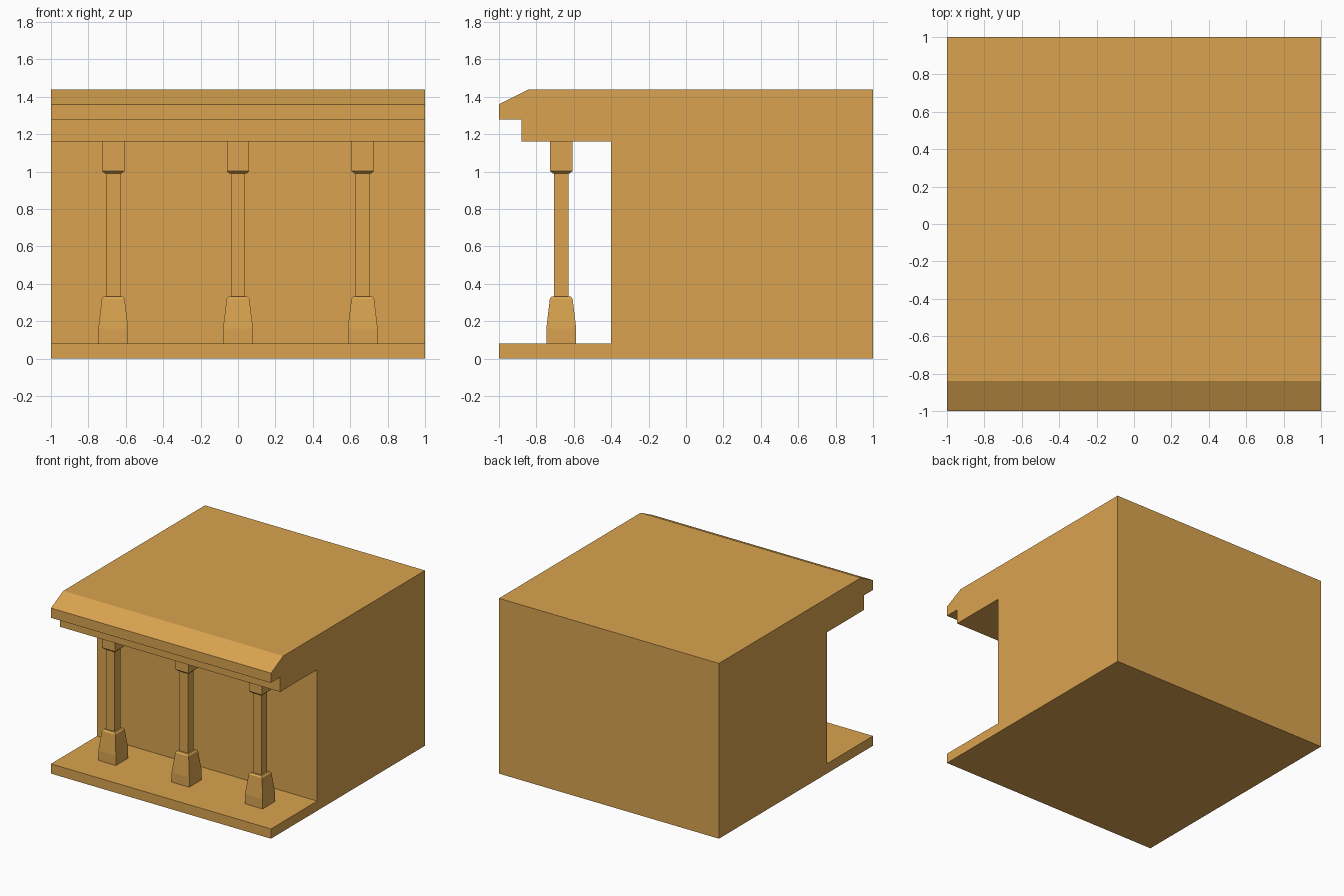
import bpy, bmesh

if "Cube" in bpy.data.objects:
    bpy.data.objects.remove(bpy.data.objects["Cube"])

mat = bpy.data.materials.new("ochre_clay")
mat.diffuse_color = (0.7, 0.37, 0.08, 1)
mat.use_nodes = True
mat.node_tree.nodes["Principled BSDF"].inputs["Base Color"].default_value = mat.diffuse_color


def finish(name, bm):
    bmesh.ops.recalc_face_normals(bm, faces=bm.faces)
    mesh = bpy.data.meshes.new(name)
    bm.to_mesh(mesh)
    bm.free()
    mesh.materials.append(mat)
    obj = bpy.data.objects.new(name, mesh)
    bpy.context.collection.objects.link(obj)
    return obj


def extrude_profile(name, profile, half_width):
    """Extrude a (y, z) side profile across x."""
    bm = bmesh.new()
    face = bm.faces.new([bm.verts.new((-half_width, y, z)) for y, z in profile])
    ext = bmesh.ops.extrude_face_region(bm, geom=[face])
    moved = [v for v in ext["geom"] if isinstance(v, bmesh.types.BMVert)]
    bmesh.ops.translate(bm, verts=moved, vec=(2 * half_width, 0, 0))
    return finish(name, bm)


def square_post(name, rings, location):
    """Loft square rings given as (half width, z), capped at both ends."""
    bm = bmesh.new()
    loops = [[bm.verts.new((sx * h, sy * h, z))
              for sx, sy in ((-1, -1), (1, -1), (1, 1), (-1, 1))]
             for h, z in rings]
    for low, high in zip(loops, loops[1:]):
        for i in range(4):
            j = (i + 1) % 4
            bm.faces.new((low[i], low[j], high[j], high[i]))
    bm.faces.new(loops[0])
    bm.faces.new(loops[-1])
    obj = finish(name, bm)
    obj.location = location
    return obj


# Building: floor slab, recessed wall, beam and bevelled eave in one profile
extrude_profile("porch_building", [
    (-1, 0), (1, 0), (1, 1.44), (-0.84, 1.44), (-1, 1.36), (-1, 1.28),
    (-0.88, 1.28), (-0.88, 1.16), (-0.4, 1.16), (-0.4, 0.08), (-1, 0.08),
], 1.0)

# Porch columns: tapered plinth, slim shaft, square capital
column_rings = [
    (0.08, 0.08), (0.08, 0.16), (0.061, 0.32), (0.05, 0.333), (0.038, 0.333),
    (0.038, 0.99), (0.046, 0.99), (0.06, 1.003), (0.06, 1.16),
]
for side, x in (("left", -0.667), ("middle", 0.0), ("right", 0.667)):
    square_post(f"{side}_column", column_rings, (x, -0.667, 0))
